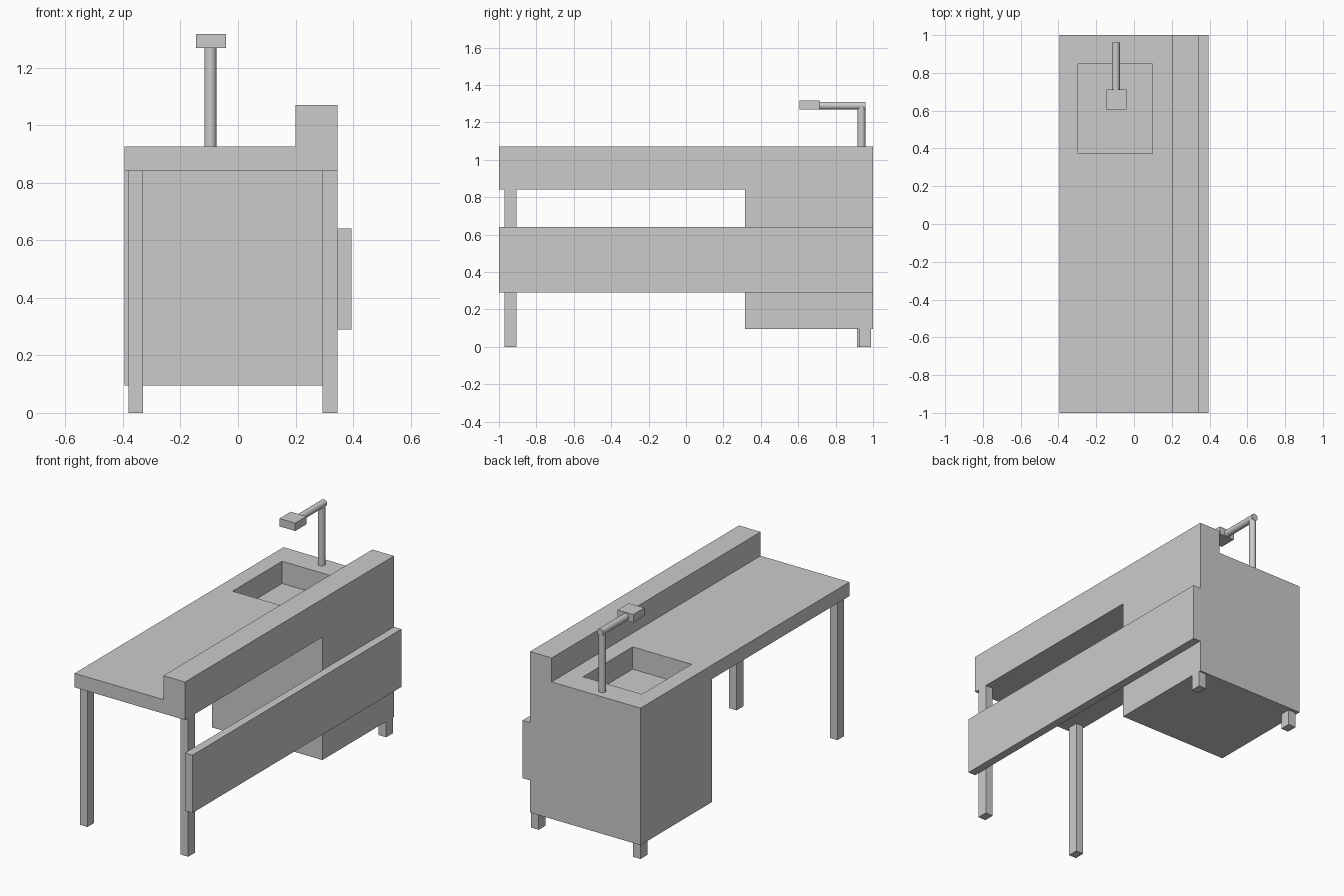
import bpy
import bmesh
from mathutils import Matrix, Vector

if "Cube" in bpy.data.objects:
    bpy.data.objects.remove(bpy.data.objects["Cube"])


def make_object(name, bm):
    bmesh.ops.recalc_face_normals(bm, faces=bm.faces)
    mesh = bpy.data.meshes.new(name)
    bm.to_mesh(mesh)
    bm.free()
    obj = bpy.data.objects.new(name, mesh)
    bpy.context.collection.objects.link(obj)
    return obj


def box(name, x, y, z):
    """Box from (min, max) pairs."""
    bm = bmesh.new()
    size = Vector((x[1] - x[0], y[1] - y[0], z[1] - z[0]))
    mid = Vector((sum(x), sum(y), sum(z))) / 2
    bmesh.ops.create_cube(bm, size=1, matrix=Matrix.Translation(mid) @ Matrix.Diagonal(size.to_4d()))
    return make_object(name, bm)


def tube(name, a, b, radius):
    """Round bar between two points."""
    a, b = Vector(a), Vector(b)
    bpy.ops.mesh.primitive_cylinder_add(vertices=32, radius=radius, depth=(b - a).length, location=(a + b) / 2)
    obj = bpy.context.object
    obj.name = name
    obj.rotation_euler = (b - a).to_track_quat('Z', 'Y').to_euler()
    bpy.ops.object.shade_smooth_by_angle()
    return obj


def cut(obj, cutter):
    mod = obj.modifiers.new("basin_cut", 'BOOLEAN')
    mod.operation = 'DIFFERENCE'
    mod.solver = 'EXACT'
    mod.object = cutter
    bpy.context.view_layer.objects.active = obj
    bpy.ops.object.modifier_apply(modifier=mod.name)


# Worktop with upstand: L-shaped profile extruded along y
profile = [(-0.395, 0.84), (0.345, 0.84), (0.345, 1.07), (0.2, 1.07), (0.2, 0.925), (-0.395, 0.925)]
bm = bmesh.new()
face = bm.faces.new([bm.verts.new((x, -1, z)) for x, z in profile])
ext = bmesh.ops.extrude_face_region(bm, geom=[face], use_keep_orig=True)
bmesh.ops.translate(bm, vec=(0, 2, 0), verts=[v for v in ext["geom"] if isinstance(v, bmesh.types.BMVert)])
worktop = make_object("worktop", bm)

# Cabinet below the sink
cabinet = box("cabinet", (-0.395, 0.345), (0.315, 1), (0.095, 0.84))

# Sink basin recess through worktop into cabinet
cutter = box("basin_cutter", (-0.297, 0.097), (0.372, 0.846), (0.79, 1.0))
cutter.hide_render = True
cut(worktop, cutter)
cut(cabinet, cutter)
bpy.data.objects.remove(cutter)

# Long front legs and short cabinet feet
for side, x, back_y in (("left", (-0.381, -0.33), (0.915, 0.98)), ("right", (0.294, 0.345), (0.925, 0.99))):
    box(f"front_leg_{side}", x, (-0.97, -0.905), (0, 0.84))
    box(f"cabinet_foot_{side}", x, back_y, (0, 0.095))

# Side panel
box("side_panel", (0.345, 0.395), (-1, 1), (0.29, 0.64))

# Tap
tube("tap_post", (-0.096, 0.938, 0.92), (-0.096, 0.938, 1.289), 0.021)
tube("tap_arm", (-0.096, 0.96, 1.289), (-0.096, 0.70, 1.289), 0.021)
box("tap_head", (-0.146, -0.041), (0.606, 0.713), (1.268, 1.316))
